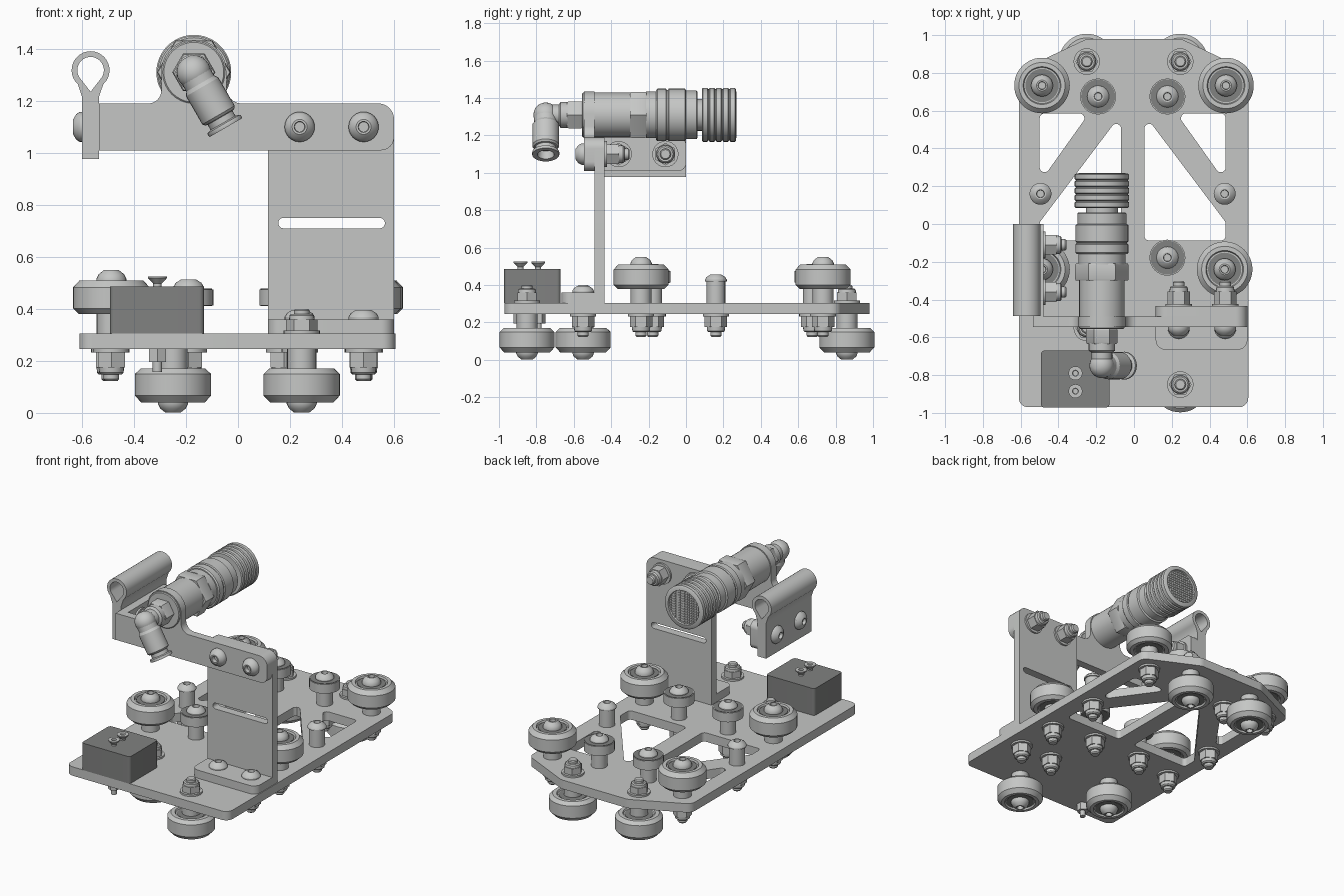
import bpy, bmesh, math
from mathutils import Vector, Matrix

if "Cube" in bpy.data.objects:
    bpy.data.objects.remove(bpy.data.objects["Cube"])

def material(name, v):
    m = bpy.data.materials.new(name)
    m.diffuse_color = (v, v * 1.015, v, 1)
    m.use_nodes = True
    m.node_tree.nodes["Principled BSDF"].inputs["Base Color"].default_value = m.diffuse_color
    return m
MATS = [material("light_grey", 0.56), material("dark_grey", 0.22)]

def finish(name, bm, matrix):
    bmesh.ops.remove_doubles(bm, verts=bm.verts, dist=1e-5)
    bmesh.ops.recalc_face_normals(bm, faces=bm.faces)
    me = bpy.data.meshes.new(name)
    bm.to_mesh(me)
    bm.free()
    for m in MATS:
        me.materials.append(m)
    ob = bpy.data.objects.new(name, me)
    ob.matrix_world = matrix
    bpy.context.collection.objects.link(ob)
    return ob

def turned(name, sections, loc, axis):
    """Turned part: sections are (sides, [(radius, height)...], material)."""
    bm = bmesh.new()
    for n, prof, mat in sections:
        prof = [(0, prof[0][1])] + prof + [(0, prof[-1][1])]
        rings = []
        for r, h in prof:
            k = n if r > 0 else 1
            rings.append([bm.verts.new((r * math.cos(math.tau * i / n), r * math.sin(math.tau * i / n), h))
                          for i in range(k)])
        for a, b in zip(rings, rings[1:]):
            if len(a) == len(b) == 1:
                continue
            for i in range(n):
                j = (i + 1) % n
                vs = [a[i % len(a)], a[j % len(a)], b[j % len(b)], b[i % len(b)]]
                bm.faces.new(list(dict.fromkeys(vs))).material_index = mat
    rot = Vector((0, 0, 1)).rotation_difference(Vector(axis)).to_matrix().to_4x4()
    return finish(name, bm, Matrix.Translation(loc) @ rot)

def rounded(pts):
    """Closed loop of (x, y, fillet radius) turned into points."""
    out = []
    for i, (x, y, r) in enumerate(pts):
        p = Vector((x, y))
        if r == 0:
            out.append(p)
            continue
        u = (Vector(pts[i - 1][:2]) - p).normalized()
        v = (Vector(pts[(i + 1) % len(pts)][:2]) - p).normalized()
        half = u.angle(v) / 2
        c = p + (u + v).normalized() * r / math.sin(half)
        a, b = p + u * r / math.tan(half) - c, p + v * r / math.tan(half) - c
        out += [c + a.lerp(b, t / 8).normalized() * r for t in range(9)]
    return out

def rect(x0, x1, y0, y1, a=0, b=0, c=0, d=0):
    return rounded([(x0, y0, a), (x1, y0, b), (x1, y1, c), (x0, y1, d)])

FLAT = Matrix()
FRONT = Matrix.Rotation(math.pi / 2, 4, 'X')
SIDE = Matrix.Rotation(math.pi / 2, 4, 'Z') @ FRONT

def slab(name, loops, lo, hi, plane=FLAT, mat=0):
    """Sheet cut from an outline and holes, spanning lo..hi across its plane."""
    cu = bpy.data.curves.new(name, 'CURVE')
    cu.dimensions, cu.fill_mode, cu.extrude = '2D', 'BOTH', (hi - lo) / 2
    for pts in loops:
        s = cu.splines.new('POLY')
        s.points.add(len(pts) - 1)
        for sp, p in zip(s.points, pts):
            sp.co = (p[0], p[1], 0, 1)
        s.use_cyclic_u = True
    tmp = bpy.data.objects.new(name + "_outline", cu)
    me = bpy.data.meshes.new_from_object(tmp)
    bm = bmesh.new()
    bm.from_mesh(me)
    for f in bm.faces:
        f.material_index = mat
    bpy.data.objects.remove(tmp)
    mid = (lo + hi) / 2
    off = {'FLAT': (0, 0, mid), 'FRONT': (0, mid, 0), 'SIDE': (mid, 0, 0)}[
        'FLAT' if plane is FLAT else 'FRONT' if plane is FRONT else 'SIDE']
    return finish(name, bm, Matrix.Translation(off) @ plane)

def dome(r, h, t):
    return (24, [(r, h), (r, h + t * .25), (r * .85, h + t * .65), (r * .5, h + t), (r * .36, h + t),
                 (r * .33, h + t * .4)], 0)

def nut(loc, axis, s=1.0):
    turned("lock_nut", [(24, [(.07, 0), (.07, .012)], 0), (6, [(.06, .01), (.06, .07 * s)], 0),
                        (20, [(.05, .06 * s), (.047, .09 * s), (.04, .097 * s)], 0),
                        (16, [(.03, .08 * s), (.03, .115 * s), (.024, .122 * s)], 0)], loc, axis)

def wheel(x, y, up):
    z, zn = (.305, .245) if up else (.245, .305)
    turned("upper_wheel" if up else "lower_wheel", [
        (24, [(.056, 0), (.056, .08)], 0),
        (48, [(.095, .085), (.1, .075), (.125, .075), (.147, .096), (.147, .178), (.122, .205),
              (.1, .205), (.095, .194)], 0),
        (32, [(.088, .082), (.088, .198)], 1),
        dome(.058, .198, .046)], (x, y, z), (0, 0, 1 if up else -1))
    nut((x, y, zn), (0, 0, -1 if up else 1), 1 if up else .78)

# Base plate with truss cutouts
half_cut = [[(.055, -.087, .025), (.485, -.087, .025), (.485, .01, .025), (.055, .58, .025)],
            [(.485, .585, .025), (.485, .22, .025), (.225, .585, .025)]]
cuts = half_cut + [[(-.014 - x, y, r) for x, y, r in c] for c in half_cut]
base = rounded([(-.61, -.97, .05), (.605, -.97, .05), (.605, .81, .06), (.25, .98, .08),
                (-.25, .98, .08), (-.61, .81, .06)])
slab("base_plate", [base] + [rounded(c) for c in cuts], .245, .305)

# Wheels above and below the plate
for x, y in [(-.487, .733), (.487, .733), (.48, -.24), (-.487, -.24)]:
    wheel(x, y, True)
for x, y in [(-.25, .86), (.245, .86), (.245, -.85), (-.25, -.55)]:
    wheel(x, y, False)

# Small bearing rollers and short posts
for x in (-.19, .177):
    for y in (.675, -.178):
        turned("bearing_roller", [(24, [(.05, 0), (.05, .11)], 0), (32, [(.095, .108), (.095, .17)], 0),
                                  (32, [(.09, .106), (.09, .173)], 1), dome(.058, .172, .036)],
               (x, y, .305), (0, 0, 1))
        nut((x, y, .245), (0, 0, -1))
for x in (-.495, .48):
    turned("post", [(24, [(.05, 0), (.05, .12)], 0), dome(.058, .115, .036)], (x, .16, .305), (0, 0, 1))
    nut((x, .16, .245), (0, 0, -1))

# Angle bracket with slot
slab("bracket_foot", [rect(.115, .6, -.665, -.435, .05, .05)], .305, .36)
slab("bracket_upright", [rect(.115, .6, .305, 1.19, 0, 0, .06, .06),
                         rect(.155, .565, .71, .75, .0199, .0199, .0199, .0199)], -.49, -.435, FRONT)
for x in (.237, .483):
    turned("foot_bolt", [dome(.058, 0, .036)], (x, -.55, .36), (0, 0, 1))
    nut((x, -.55, .245), (0, 0, -1))
    turned("arm_bolt", [dome(.058, 0, .045)], (x, -.545, 1.1), (0, -1, 0))
    nut((x, -.435, 1.1), (0, 1, 0), 1.1)

# Cross arm with raised boss and return flange
slab("cross_arm", [rounded([(-.535, 1.01, 0), (.6, 1.01, .05), (.6, 1.19, .06), (-.045, 1.19, .06),
                            (-.045, 1.435, .12), (-.295, 1.435, .12), (-.295, 1.19, .05),
                            (-.535, 1.19, 0)])], -.545, -.49, FRONT)
slab("arm_flange", [rect(-.49, 0, 1.01, 1.19, 0, .04, .04, 0)], -.535, -.48, SIDE)

# Folded loop clip bolted to the flange
def arc(r, a0, a1):
    return [(-.567 + r * math.cos(math.radians(a0 + (a1 - a0) * i / 24)),
             1.318 + r * math.sin(math.radians(a0 + (a1 - a0) * i / 24))) for i in range(25)]
slab("loop_clip", [[(-.6, .977), (-.535, .977), (-.535, 1.215)] + arc(.073, -48, 228) + [(-.6, 1.215)],
                   arc(.051, -35, 215) + [(-.567, 1.235)]], -.487, 0, FRONT)
for y in (-.36, -.11):
    turned("clip_bolt", [dome(.058, 0, .034)], (-.6, y, 1.1), (-1, 0, 0))
    nut((-.48, y, 1.1), (1, 0, 0))

# Quick coupling along y, with ribbed silencer at the back
ribs = []
for i in range(5):
    y = .085 + i * .037
    ribs += [(.137, y), (.144, y + .005), (.144, y + .029), (.137, y + .034)]
turned("coupling", [
    (40, [(.115, -.555), (.12, -.55), (.12, -.30)], 0),
    (6, [(.138, -.30), (.142, -.29), (.142, -.22), (.138, -.21)], 0),
    (40, [(.125, -.215), (.125, -.155)], 0),
    (40, [(.133, -.16), (.14, -.152), (.14, -.108), (.134, -.103), (.134, -.097), (.14, -.092),
          (.14, -.005), (.13, 0), (.13, .056), (.122, .062)], 0),
    (32, [(.085, .05), (.085, .09)], 0),
    (48, ribs + [(.115, .27), (.112, .257)], 0)], (-.17, 0, 1.31), (0, 1, 0))

# Wire mesh in the silencer's end
bm = bmesh.new()
for i in range(-6, 7):
    d = i * .017
    w = 2 * math.sqrt(.112 ** 2 - d * d)
    for size, pos in (((w, .004, .005), (0, .259, d)), ((.005, .004, w), (d, .259, 0))):
        bmesh.ops.create_cube(bm, size=1, matrix=Matrix.Translation(pos) @ Matrix.Diagonal((*size, 1)))
me_ob = finish("silencer_mesh", bm, Matrix.Translation((-.17, 0, 1.31)))

# Elbow hose fitting at the front
turned("elbow_neck", [(6, [(.078, -.635), (.083, -.627), (.083, -.56), (.078, -.553)], 0),
                      (24, [(.05, -.74), (.055, -.72), (.055, -.68), (.07, -.67), (.07, -.63)], 0)],
       (-.17, 0, 1.31), (0, 1, 0))
ball = [(.066 * math.sin(math.pi * i / 12), -.066 * math.cos(math.pi * i / 12)) for i in range(1, 12)]
turned("elbow_tube", [(24, ball, 0),
                      (28, [(.062, 0), (.062, .05), (.072, .065), (.072, .19), (.064, .2), (.055, .202),
                            (.055, .225), (.072, .23), (.074, .238), (.072, .246), (.045, .246),
                            (.04, .2)], 0)], (-.17, -.75, 1.31), (.5, 0, -.866))

# Dark box with two countersunk screws
slab("sensor_box", [rect(-.493, -.13, -.972, -.67, .02, .02, .02, .02)], .305, .487, mat=1)
for y in (-.79, -.885):
    turned("box_screw", [(20, [(.016, 0), (.016, .012), (.037, .034), (.037, .04), (.016, .04), (.014, .03)], 0)],
           (-.31, y, .485), (0, 0, 1))
    turned("box_nut", [(6, [(.038, 0), (.038, .05)], 0), (16, [(.018, 0), (.018, .088)], 0)],
           (-.31, y, .245), (0, 0, -1))

# Smooth the round surfaces, keep hard edges
for ob in bpy.context.collection.objects:
    ob.select_set(True)
    bpy.context.view_layer.objects.active = ob
bpy.ops.object.shade_smooth_by_angle(angle=math.radians(30))
